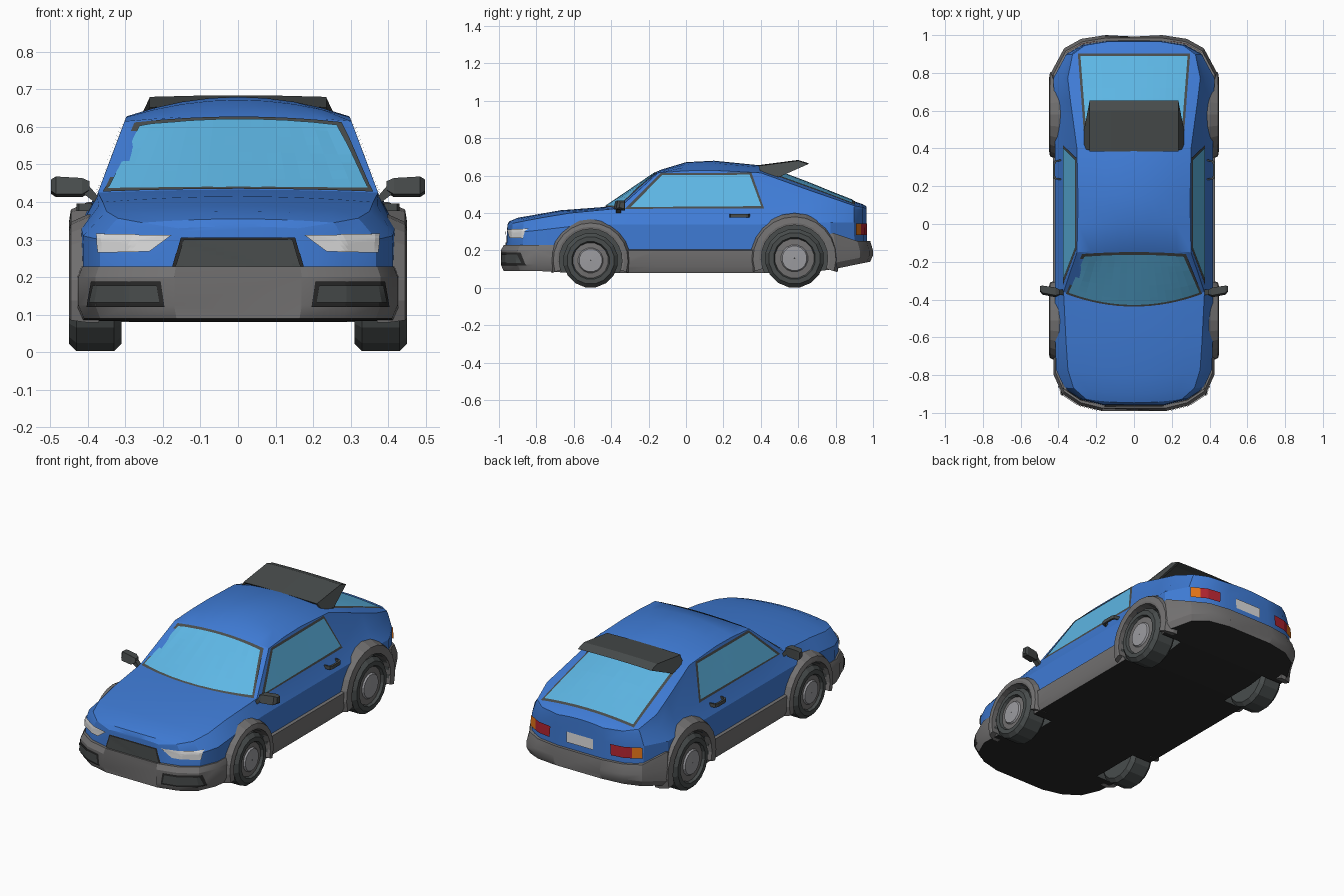
import bpy, bmesh, math
from mathutils import Vector, Matrix
from mathutils.bvhtree import BVHTree

if "Cube" in bpy.data.objects:
    bpy.data.objects.remove(bpy.data.objects["Cube"])


def material(name, r, g, b):
    m = bpy.data.materials.new(name)
    m.diffuse_color = (r, g, b, 1)
    m.use_nodes = True
    m.node_tree.nodes["Principled BSDF"].inputs["Base Color"].default_value = m.diffuse_color
    return m


BLUE = material("blue paint", 0.05, 0.2, 0.67)
GLASS = material("light blue glass", 0.11, 0.47, 0.78)
GREY = material("grey trim", 0.17, 0.165, 0.165)
DARK = material("dark grey", 0.065, 0.073, 0.073)
BLACK = material("black", 0.022, 0.022, 0.022)
HUB = material("hub grey", 0.33, 0.33, 0.35)
WHITE = material("white lamp", 0.72, 0.72, 0.72)
RED = material("red lamp", 0.45, 0.018, 0.03)
ORANGE = material("orange lamp", 0.82, 0.19, 0.01)


def mesh(name, verts, faces, mats, idx=None, fix=True):
    me = bpy.data.meshes.new(name)
    me.from_pydata([tuple(v) for v in verts], [], faces)
    for m in mats:
        me.materials.append(m)
    if idx:
        me.polygons.foreach_set("material_index", idx)
    if fix:
        bm = bmesh.new()
        bm.from_mesh(me)
        bmesh.ops.recalc_face_normals(bm, faces=bm.faces)
        bm.to_mesh(me)
        bm.free()
    ob = bpy.data.objects.new(name, me)
    bpy.context.collection.objects.link(ob)
    return ob


def loft(name, rings, mats, cyclic=False, rule=None):
    """Bridge closed rings of equal length, capping the ends unless cyclic."""
    n, k = len(rings[0]), len(rings)
    verts = [v for r in rings for v in r]
    faces, idx = [], []
    for i in range(k if cyclic else k - 1):
        for j in range(n):
            a, b = i * n, (i + 1) % k * n
            faces.append((a + j, a + (j + 1) % n, b + (j + 1) % n, b + j))
            idx.append(rule(j) if rule else 0)
    if not cyclic:
        faces += [tuple(range(n)), tuple(range((k - 1) * n, k * n))]
        idx += [0, 0]
    return mesh(name, verts, faces, mats, idx)


def smooth(ob, deg):
    bpy.ops.object.select_all(action='DESELECT')
    ob.select_set(True)
    bpy.context.view_layer.objects.active = ob
    bpy.ops.object.shade_smooth_by_angle(angle=math.radians(deg))


# Body stations: y, half width, roof rail x and z, crown z, crown bow
STATIONS = [(-.99, .17, .16, .33, .335, 0), (-.96, .29, .255, .345, .355, .02), (-.9, .38, .32, .357, .375, .03),
            (-.8, .425, .35, .375, .39, .04), (-.62, .43, .36, .4, .415, .05), (-.36, .43, .373, .425, .433, .07),
            (-.15, .43, .302, .615, .63, -.01), (0, .43, .298, .626, .672, 0), (.15, .43, .297, .628, .68, 0),
            (.4, .43, .302, .615, .655, 0), (.65, .435, .336, .525, .562, 0), (.8, .44, .351, .483, .512, 0),
            (.93, .37, .325, .44, .463, 0), (.98, .28, .26, .43, .447, 0), (1, .15, .145, .425, .435, 0)]


def ring_of(half):
    return half + [(-x, y, z) for x, y, z in reversed(half) if x > 1e-6]


upper, lower = [], []
for y, w, xr, zr, zc, bow in STATIONS:
    yu = y * (.965 if abs(y) > .7 else 1)
    zb = .35 if y > .6 else .34 + .1 * min(0, y + .5)
    xw = .375 if -.5 < y < .85 else xr * 1.03
    half = [(w * .965, yu * 1.005, .19), (w * .97, yu, zb), (xw, yu, min(.42, zr - .01))]
    for f in (1, .75, .5, .25, 0):
        half.append((xr * f, yu - bow * (1 - f * f), zr + (zc - zr) * (1 - f * f)))
    upper.append(ring_of(half))
    top = .228 if y < -.5 else .205 if y < .45 else .25 + .05 * max(0, 1 - abs(y - .78) / .15)
    bot = .09 if y < -.7 else .08 + .2 * max(0, y - .7)
    lower.append(ring_of([(w * .965, y * .985, bot), (w, y, bot + .035), (w, y, .2), (w * .975, y * .985, top)]))
body = loft("painted_body", upper, [BLUE, BLACK, DARK])
trim = loft("bumper_and_sill_trim", lower, [GREY, BLACK, DARK], rule=lambda j: int(j == 7))

# Wheel wells cut out of both shells
WHEELS = [("front", -.51, .147, .168), ("rear", .58, .158, .178)]
bm = bmesh.new()
for _, y, r, arch in WHEELS:
    for s in (-1, 1):
        bmesh.ops.create_cone(bm, cap_ends=True, segments=24, radius1=arch, radius2=arch, depth=.3,
                              matrix=Matrix.Translation((s * .44, y, r)) @ Matrix.Rotation(math.pi / 2, 4, 'Y'))
cutter = mesh("wheel_well_cutter", [], [], [DARK, BLACK, DARK], fix=False)
for f in bm.faces:
    f.material_index = 2
bm.to_mesh(cutter.data)
bm.free()
cutter.hide_render = True
for ob in (body, trim):
    mod = ob.modifiers.new("wells", 'BOOLEAN')
    mod.operation, mod.solver, mod.object = 'DIFFERENCE', 'EXACT', cutter
    bpy.context.view_layer.objects.active = ob
    bpy.ops.object.modifier_apply(modifier="wells")
    smooth(ob, 25)
bpy.data.objects.remove(cutter)


def tree(ob):
    return BVHTree.FromPolygons([v.co.copy() for v in ob.data.vertices],
                                [tuple(p.vertices) for p in ob.data.polygons])


BODY, TRIM = tree(body), tree(trim)
# Map 2D layout coordinates to a ray start and direction for each side
VIEWS = {'front': (lambda a, b: (a, -2, b), (0, 1, 0)), 'back': (lambda a, b: (a, 2, b), (0, -1, 0)),
         'top': (lambda a, b: (a, b, 2), (0, 0, -1)), 'right': (lambda a, b: (2, a, b), (-1, 0, 0))}


def decal(name, view, quad, mat, off, surf=BODY, bows=(0, 0), mirror=False, nu=16, nv=8):
    """Thin panel laid on a surface; quad runs round from the first edge to the opposite edge."""
    start, d = VIEWS[view]
    d = Vector(d)
    p = [Vector(q) for q in quad]
    grid, ok = [], set()
    for j in range(nv + 1):
        for i in range(nu + 1):
            u, v = i / nu, j / nv
            q = p[0].lerp(p[1], u).lerp(p[3].lerp(p[2], u), v)
            q.y += (bows[0] * (1 - v) + bows[1] * v) * (1 - (2 * u - 1) ** 2)
            loc, nor, _, _ = surf.ray_cast(Vector(start(q.x, q.y)), d)
            if loc is None:
                grid.append(Vector((0, 0, .3)))
                continue
            ok.add(len(grid))
            grid.append(loc + (nor if nor.dot(d) < 0 else -nor) * off)
    faces = []
    for j in range(nv):
        for i in range(nu):
            a = j * (nu + 1) + i
            f = (a, a + 1, a + nu + 2, a + nu + 1)
            if ok.issuperset(f):
                n = (grid[f[2]] - grid[f[0]]).cross(grid[f[3]] - grid[f[1]])
                faces.append(f if n.dot(d) < 0 else f[::-1])
    mesh(name, grid, faces, [mat], fix=False)
    if mirror:
        mesh(name + "_left", [(-v.x, v.y, v.z) for v in grid], [f[::-1] for f in faces], [mat], fix=False)


def sym(w0, b0, w1, b1):
    return [(-w0, b0), (w0, b0), (w1, b1), (-w1, b1)]


# Windows with dark frames
decal("windshield_frame", 'top', sym(.36, -.37, .275, -.157), DARK, .003, bows=(-.067, .01))
decal("windshield", 'top', sym(.345, -.36, .262, -.17), GLASS, .006, bows=(-.065, .01))
decal("rear_window_frame", 'top', sym(.26, .42, .297, .902), DARK, .003)
decal("rear_window", 'top', sym(.247, .435, .283, .888), GLASS, .006)
decal("side_window_frame", 'right', [(-.325, .422), (.418, .422), (.35, .615), (-.135, .613)], DARK, .003, mirror=True)
decal("side_window", 'right', [(-.295, .43), (.402, .435), (.34, .603), (-.128, .601)], GLASS, .006, mirror=True)

# Nose: lamps, grille and bumper vents
decal("headlight", 'front', [(.235, .268), (.368, .265), (.374, .313), (.175, .312)], WHITE, .006, mirror=True)
decal("grille_frame", 'front', sym(.178, .215, .152, .306), BLACK, .004)
decal("grille", 'front', sym(.17, .215, .145, .3), DARK, .008)
decal("bumper_vent_frame", 'front', [(.195, .122), (.4, .122), (.388, .188), (.205, .188)], BLACK, .004, TRIM, mirror=True)
decal("bumper_vent", 'front', [(.207, .132), (.39, .132), (.38, .178), (.215, .178)], DARK, .008, TRIM, mirror=True)

# Tail: lamps and blank plate
decal("tail_light", 'back', [(.195, .282), (.305, .282), (.305, .345), (.19, .345)], RED, .009, mirror=True)
decal("rear_indicator", 'back', [(.305, .282), (.355, .282), (.353, .345), (.305, .345)], ORANGE, .009, mirror=True)
decal("rear_plate", 'back', sym(.085, .285, .085, .345), WHITE, .006)


# Wheels: lathed tyre, rim and hub
def wheel(name, s, y, r):
    prof = [(.31, .03), (.31, r - .02), (.33, r), (.43, r), (.45, r - .02), (.45, r - .045),
            (.435, r - .052), (.438, r * .46), (.447, r * .42), (.449, .002)]
    rings = []
    for i in range(16):
        a = math.tau * (i + .5) / 16
        rings.append([(s * x, y + q * math.cos(a), r + q * math.sin(a)) for x, q in prof])
    loft(name, rings, [DARK, GREY, HUB], cyclic=True, rule=lambda j: 1 if j == 6 else 2 if j in (7, 8) else 0)


# Flared wheel arches
def flare(name, s, y, r, arch, out):
    rings = []
    for i in range(15):
        a = math.radians(-18 + 216 * i / 14)
        rings.append([(s * x, y + q * math.cos(a), r + q * math.sin(a)) for x, q in
                      ((.37, arch), (.448, arch), (.45, arch + .012), (.445, out - .02), (.40, out), (.37, out))])
    loft(name, rings, [GREY])


for label, y, r, arch in WHEELS:
    for s, side in ((1, "right"), (-1, "left")):
        wheel(f"{label}_{side}_wheel", s, y, r)
        flare(f"{label}_{side}_arch", s, y, r, arch, .22 if label == "front" else .242)

# Rear spoiler: curved blade with end supports
blade = []
for x in (-.235, -.12, 0, .12, .235):
    d = .004 * (1 - (x / .235) ** 2)
    blade.append([(x, .385, .652 + d), (x, .60, .68 + d), (x, .655, .662 + d), (x, .60, .665 + d), (x, .40, .638 + d)])
loft("spoiler_blade", blade, [DARK])

for s, side in ((1, "right"), (-1, "left")):
    support = [(.235, .39, .65), (.235, .60, .678), (.235, .652, .661), (.268, .48, .585), (.268, .40, .61)]
    loft(f"spoiler_support_{side}", [[(s * (x - t), y, z) for x, y, z in support] for t in (0, .014)], [DARK])
    # Door mirrors: tapered shell on a short arm
    shell = []
    for x, y, hy, z0, z1 in ((.395, -.362, .016, .425, .455), (.415, -.362, .026, .413, .464),
                             (.485, -.35, .024, .413, .468), (.498, -.343, .014, .422, .46)):
        shell.append([(s * x, y - hy, z0 + .008), (s * x, y - hy * .6, z1), (s * x, y + hy, z1), (s * x, y + hy, z0)])
    loft(f"door_mirror_{side}", shell, [DARK])
    loft(f"mirror_arm_{side}", [[(s * x, -.375, z), (s * x, -.347, z), (s * (x - k), -.347, z + .022),
                                 (s * (x - k), -.375, z + .022)] for x, z, k in ((.37, .39, 0), (.415, .425, .015))], [DARK])
    # Door handles: bar with two bent ends
    bar = []
    for x, y in ((.39, .232), (.424, .238), (.43, .252), (.43, .32), (.424, .334), (.39, .342)):
        yi = y + (.288 - y) * .12
        bar.append([(s * x, y, .376), (s * x, y, .396), (s * (x - .012), yi, .396), (s * (x - .012), yi, .376)])
    loft(f"door_handle_{side}", bar, [DARK])
